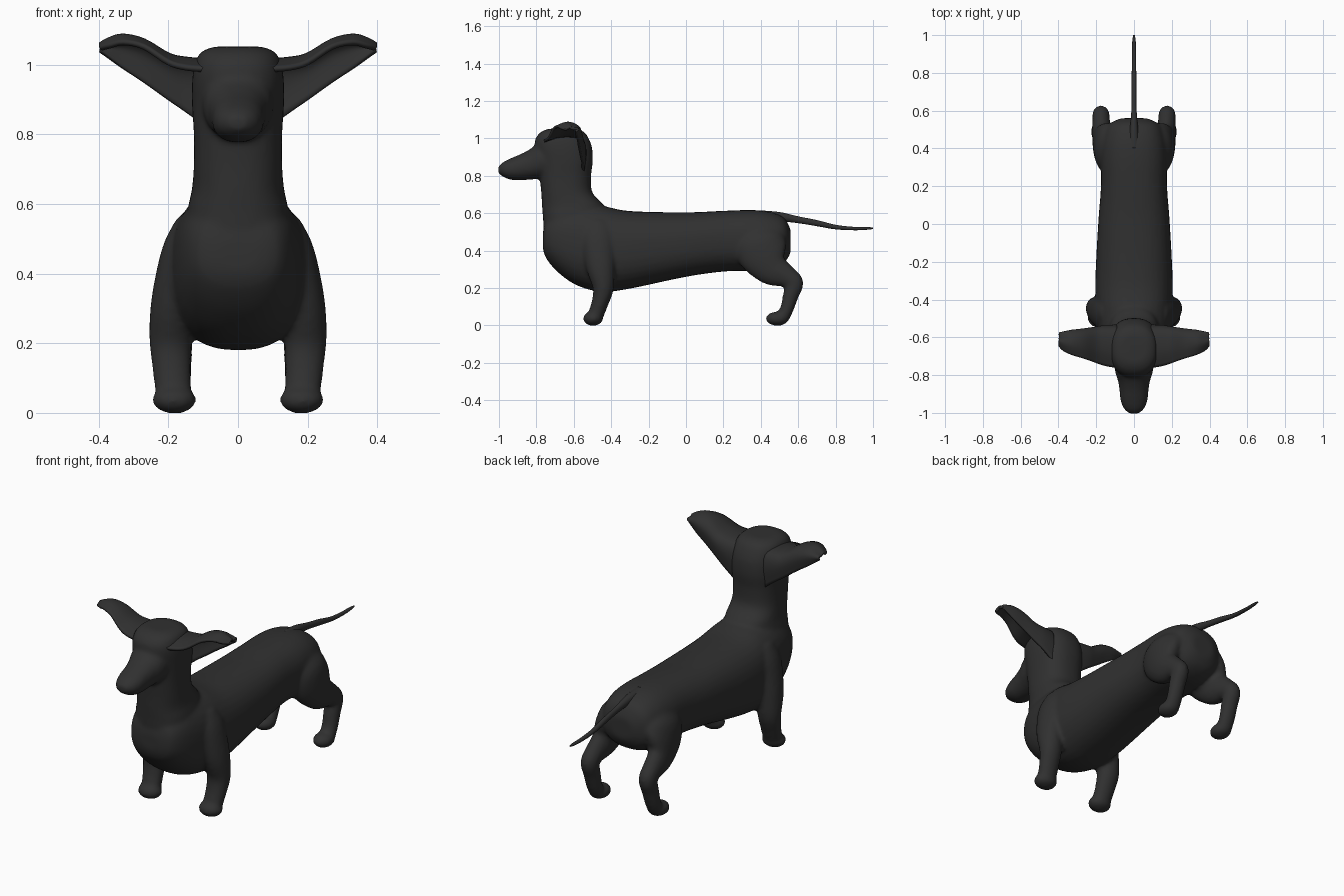
import bpy, bmesh, math
from mathutils import Vector

if "Cube" in bpy.data.objects:
    bpy.data.objects.remove(bpy.data.objects["Cube"])

coat = bpy.data.materials.new("charcoal coat")
coat.diffuse_color = (0.03, 0.03, 0.03, 1)
coat.use_nodes = True
coat.node_tree.nodes["Principled BSDF"].inputs["Base Color"].default_value = coat.diffuse_color


def finish(name, bm):
    bmesh.ops.recalc_face_normals(bm, faces=bm.faces)
    me = bpy.data.meshes.new(name)
    bm.to_mesh(me)
    bm.free()
    me.materials.append(coat)
    me.shade_smooth()
    ob = bpy.data.objects.new(name, me)
    bpy.context.collection.objects.link(ob)
    return ob


def smooth_rows(rows, steps):
    """Catmull-Rom interpolation of rows of numbers."""
    out = []
    for i in range(len(rows) - 1):
        a, b, c, d = (rows[max(0, min(len(rows) - 1, i + k))] for k in (-1, 0, 1, 2))
        for s in range(steps):
            t = s / steps
            out.append([0.5 * (2 * q + (r - p) * t + (2 * p - 5 * q + 4 * r - w) * t * t
                               + (3 * q - p - 3 * r + w) * t ** 3)
                        for p, q, r, w in zip(a, b, c, d)])
    out.append(list(rows[-1]))
    return out


def loft(bm, rows, axis=None, power=2.0, sides=32, flip=False):
    """Skin rings (x, y, z, half width, half depth) along a path."""
    rows = smooth_rows(rows, 6)
    pts = [Vector(r[:3]) for r in rows]
    side = Vector((1, 0, 0))
    rings = []
    for i, r in enumerate(rows):
        t = Vector(axis) if axis else pts[min(i + 1, len(pts) - 1)] - pts[max(i - 1, 0)]
        up = side.cross(t).normalized()
        ring = []
        for k in range(sides):
            a = 2 * math.pi * k / sides
            c, s = math.cos(a), math.sin(a)
            u = math.copysign(abs(c) ** (2 / power), c) * max(r[3], 0.004)
            v = math.copysign(abs(s) ** (2 / power), s) * max(r[4], 0.004)
            p = pts[i] + side * u + up * v
            if flip:
                p.x = -p.x
            ring.append(bm.verts.new(p))
        rings.append(ring)
    for a, b in zip(rings, rings[1:]):
        for k in range(sides):
            n = (k + 1) % sides
            bm.faces.new((a[k], a[n], b[n], b[k]))
    bm.faces.new(rings[0])
    bm.faces.new(rings[-1])


def ball(bm, centre, radii):
    made = bmesh.ops.create_uvsphere(bm, u_segments=24, v_segments=16, radius=1)["verts"]
    for v in made:
        v.co = Vector(c + r * p for c, r, p in zip(centre, radii, v.co))


bm = bmesh.new()
# long barrel body: y, top, bottom, half width
barrel = [(-.765, .50, .41, .06), (-.745, .57, .355, .12), (-.68, .63, .28, .16),
          (-.58, .65, .213, .185), (-.45, .64, .18, .2), (-.3, .612, .197, .205),
          (0, .605, .26, .19), (.2, .613, .288, .175), (.35, .617, .292, .175),
          (.45, .607, .298, .165), (.525, .575, .335, .135), (.56, .51, .39, .07)]
loft(bm, [(0, y, (t + b) / 2, w, (t - b) / 2) for y, t, b, w in barrel], (0, 1, 0), 2.4)
# neck and skull: z, y, half width, half depth
neck = [(.38, -.62, .12, .10), (.5, -.62, .145, .137), (.58, -.605, .145, .16),
        (.64, -.605, .133, .165), (.71, -.637, .127, .137), (.8, -.645, .127, .138),
        (.88, -.645, .132, .147), (.95, -.655, .132, .153), (1.0, -.662, .125, .142),
        (1.035, -.66, .108, .115), (1.052, -.66, .07, .075)]
loft(bm, [(0, y, z, w, d) for z, y, w, d in neck], (0, 0, 1), 2.4)
# muzzle: y, top, bottom, half width
muzzle = [(-.68, 1.0, .80, .11), (-.78, .98, .785, .10), (-.83, .945, .78, .085),
          (-.88, .918, .777, .077), (-.93, .897, .778, .072), (-.975, .875, .793, .056),
          (-1.003, .852, .815, .028)]
loft(bm, [(0, y, (t + b) / 2, w, (t - b) / 2) for y, t, b, w in muzzle], (0, 1, 0), 2.2)
# legs and paws
front_leg = [(.135, -.475, .56, .04, .06), (.152, -.47, .49, .06, .09), (.172, -.465, .4, .064, .087),
             (.19, -.455, .3, .062, .075), (.194, -.442, .2, .06, .056),
             (.19, -.46, .12, .055, .045), (.185, -.485, .05, .052, .042)]
hind_leg = [(.09, .38, .54, .05, .08), (.12, .39, .47, .08, .13), (.145, .41, .385, .072, .135),
            (.165, .46, .305, .055, .095), (.173, .54, .26, .047, .06),
            (.175, .578, .225, .045, .05), (.176, .56, .16, .044, .042),
            (.177, .54, .09, .043, .036), (.177, .515, .04, .043, .036)]
for flip in (False, True):
    s = -1 if flip else 1
    loft(bm, front_leg, flip=flip)
    loft(bm, hind_leg, flip=flip)
    ball(bm, (s * .183, -.497, .037), (.064, .054, .039))
    ball(bm, (s * .177, .488, .036), (.052, .062, .038))
body = finish("dog_body", bm)
# fuse the overlapping masses into one smooth skin
fuse = body.modifiers.new("fuse", 'REMESH')
fuse.mode = 'VOXEL'
fuse.voxel_size = 0.011
fuse.use_smooth_shade = True
relax = body.modifiers.new("relax", 'SMOOTH')
relax.factor = 0.5
relax.iterations = 6

# thin tail
bm = bmesh.new()
loft(bm, [(0, .40, .59, .03, .025), (0, .50, .582, .022, .024), (0, .60, .565, .014, .018),
          (0, .70, .547, .013, .016), (0, .80, .526, .012, .012), (0, .90, .518, .011, .009),
          (0, .97, .519, .009, .007), (0, 1.0, .52, .004, .004)], sides=16)
finish("tail", bm)

# cupped ears: x, front y, back y, front z, top z, lower back z
ear = [(.09, -.76, -.54, .985, 1.01, .82), (.15, -.75, -.542, .99, 1.015, .865),
       (.2, -.735, -.55, 1.005, 1.027, .90), (.27, -.71, -.56, 1.05, 1.068, .95),
       (.33, -.69, -.567, 1.062, 1.082, .99), (.37, -.67, -.575, 1.052, 1.072, 1.02),
       (.395, -.645, -.58, 1.045, 1.058, 1.04)]
bm = bmesh.new()
grid = []
for x, yf, yb, zf, zt, zb in smooth_rows(ear, 4):
    profile = [(yf, zf), (.6 * yf + .4 * yb, zt), (yb - .03, zt - .008),
               (yb, .6 * zt + .4 * zb), (yb - .01, zb)]
    grid.append([bm.verts.new((x, y, z)) for y, z in smooth_rows(profile, 4)])
for a, b in zip(grid, grid[1:]):
    for k in range(len(a) - 1):
        bm.faces.new((a[k], a[k + 1], b[k + 1], b[k]))
ears = finish("ears", bm)
thick = ears.modifiers.new("thickness", 'SOLIDIFY')
thick.thickness = 0.014
thick.offset = 0
ears.modifiers.new("mirror", 'MIRROR')
